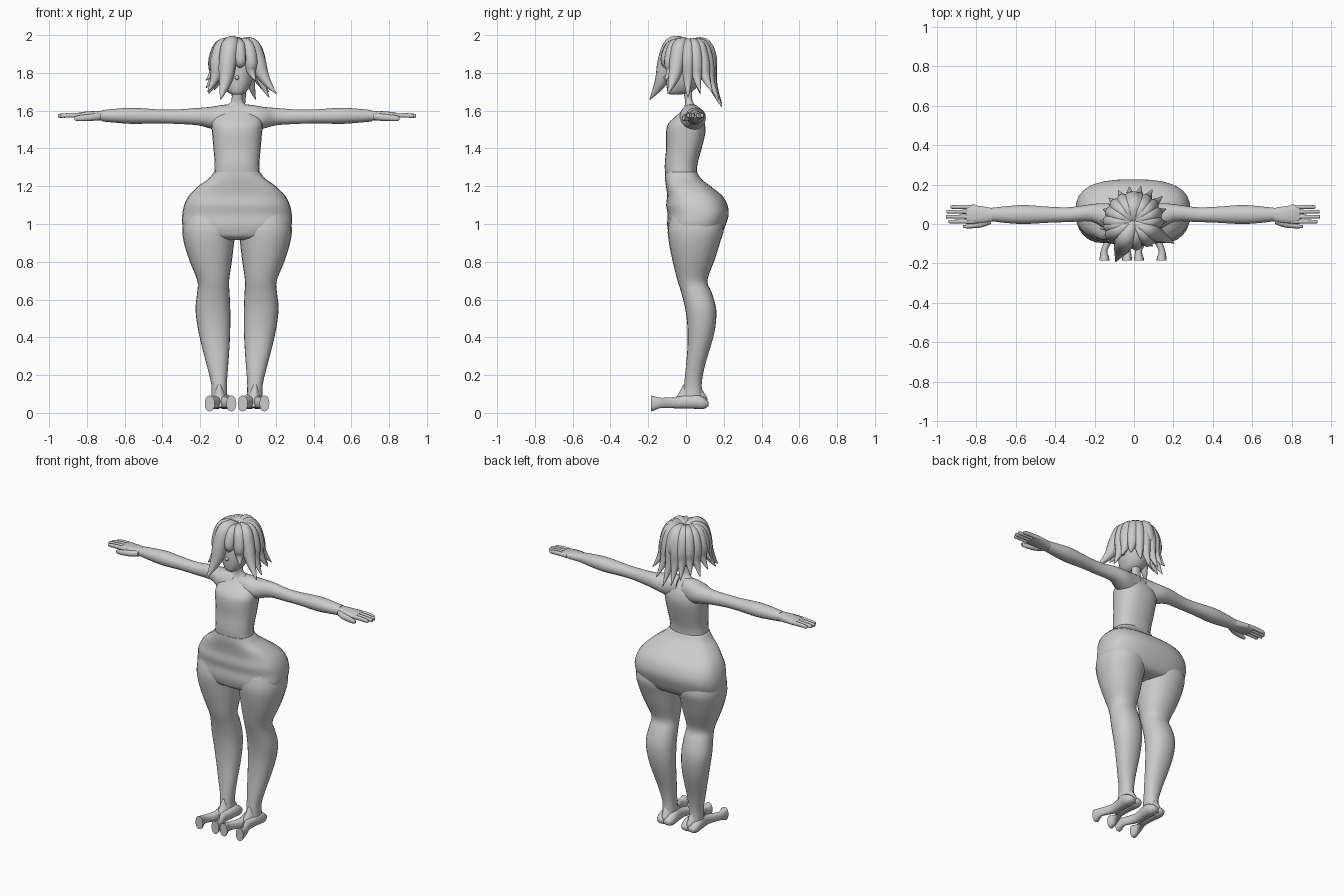
import bpy, bmesh, math
from mathutils import Vector

CX = -0.005  # body centre line


def finish(ob, mirror=False, angle=60):
    ob.location.x = CX
    if mirror:
        ob.modifiers.new("mirror", 'MIRROR')
    bpy.ops.object.select_all(action='DESELECT')
    ob.select_set(True)
    bpy.context.view_layer.objects.active = ob
    bpy.ops.object.shade_smooth_by_angle(angle=math.radians(angle))
    return ob


def catmull(rows, steps):
    out = []
    for i in range(len(rows) - 1):
        p = [rows[max(0, min(len(rows) - 1, i + k))] for k in (-1, 0, 1, 2)]
        for s in range(steps):
            t = s / steps
            out.append([0.5 * (2 * b + (c - a) * t + (2 * a - 5 * b + 4 * c - d) * t * t
                               + (3 * b - a - 3 * c + d) * t ** 3)
                        for a, b, c, d in zip(*p)])
    return out + [list(rows[-1])]


def loft(name, axis, rows, power=2.2, sides=24, steps=3, mirror=False):
    """Rows: position on axis, then min/max of the two cross-section directions."""
    bm = bmesh.new()
    rings = []
    for t, a0, a1, b0, b1 in catmull(rows, steps):
        ring = []
        for k in range(sides):
            w = 2 * math.pi * k / sides
            c, s = math.cos(w), math.sin(w)
            a = (a0 + a1) / 2 + (a1 - a0) / 2 * math.copysign(abs(c) ** (2 / power), c)
            b = (b0 + b1) / 2 + (b1 - b0) / 2 * math.copysign(abs(s) ** (2 / power), s)
            co = {'x': (t, a, b), 'y': (a, t, b), 'z': (a, b, t)}[axis]
            ring.append(bm.verts.new(co))
        rings.append(ring)
    for p, q in zip(rings, rings[1:]):
        for k in range(sides):
            n = (k + 1) % sides
            bm.faces.new((p[k], p[n], q[n], q[k]))
    bm.faces.new(rings[0])
    bm.faces.new(rings[-1])
    bmesh.ops.recalc_face_normals(bm, faces=bm.faces)
    me = bpy.data.meshes.new(name)
    bm.to_mesh(me)
    bm.free()
    ob = bpy.data.objects.new(name, me)
    bpy.context.collection.objects.link(ob)
    return finish(ob, mirror)


def ball(name, loc, scale, mirror=False):
    bm = bmesh.new()
    bmesh.ops.create_uvsphere(bm, u_segments=24, v_segments=16, radius=1)
    for v in bm.verts:
        v.co = Vector(v.co[i] * scale[i] + loc[i] for i in range(3))
    me = bpy.data.meshes.new(name)
    bm.to_mesh(me)
    bm.free()
    ob = bpy.data.objects.new(name, me)
    bpy.context.collection.objects.link(ob)
    return finish(ob, mirror)


# Torso with neck
loft("torso", 'z', [
    (1.20, -.13, .13, -.10, .06), (1.30, -.118, .118, -.113, .058),
    (1.40, -.125, .125, -.105, .083), (1.48, -.132, .132, -.106, .102),
    (1.53, -.135, .135, -.095, .10), (1.57, -.12, .12, -.055, .085),
    (1.61, -.075, .075, -.015, .06), (1.64, -.038, .038, -.005, .04),
    (1.67, -.028, .028, -.008, .032), (1.74, -.03, .03, -.02, .035)], 2.4)

# Wide hips with a boxy section
loft("hips", 'z', [
    (1.275, -.122, .122, -.112, .058), (1.24, -.15, .15, -.112, .08),
    (1.20, -.205, .205, -.106, .13), (1.15, -.255, .255, -.10, .192),
    (1.10, -.28, .28, -.105, .22), (1.05, -.29, .29, -.097, .226),
    (1.00, -.29, .29, -.10, .212), (.96, -.27, .27, -.094, .195),
    (.93, -.20, .20, -.08, .17), (.915, -.08, .08, -.04, .12)], 2.7, 32)

# Legs
loft("leg", 'z', [
    (1.08, .03, .27, -.07, .17), (.98, .008, .29, -.096, .20),
    (.90, .016, .281, -.09, .18), (.80, .028, .25, -.07, .148),
    (.70, .042, .21, -.045, .113), (.64, .04, .211, -.026, .135),
    (.55, .036, .22, -.004, .16), (.45, .036, .208, .008, .155),
    (.35, .04, .186, .008, .13), (.25, .047, .16, 0, .10),
    (.15, .054, .136, -.01, .083), (.07, .052, .136, -.02, .09)], 2.2, mirror=True)

# Two-toed feet with flared flat toe ends
for name, x in (("outer_toe", .145), ("inner_toe", .03)):
    m = .088 + (x - .088) * .4
    loft(name, 'y', [
        (-.185, x - .026, x + .026, .008, .092), (-.17, x - .024, x + .024, .012, .088),
        (-.13, x - .017, x + .017, .026, .08), (-.05, m - .026, m + .026, .024, .085),
        (.04, m - .035, m + .035, .022, .10), (.09, m - .035, m + .035, .02, .085),
        (.118, m - .02, m + .02, .035, .06)], 2.3, 16, mirror=True)
loft("ankle", 'z', [
    (.03, .05, .125, -.07, .11), (.07, .052, .125, -.06, .115),
    (.10, .06, .125, -.04, .10), (.15, .08, .11, -.014, .07)], 2, 16, mirror=True)

# Outstretched arms
loft("arm", 'x', [
    (.02, -.03, .085, 1.50, 1.635), (.08, -.035, .095, 1.49, 1.63),
    (.14, -.025, .105, 1.505, 1.62), (.21, .012, .10, 1.523, 1.614),
    (.32, .01, .085, 1.53, 1.606), (.42, .007, .087, 1.533, 1.607),
    (.55, 0, .096, 1.53, 1.615), (.64, .005, .09, 1.536, 1.61),
    (.715, .014, .082, 1.543, 1.603)], 2.1, mirror=True)
# Hands: palm, four fingers, thumb
loft("palm", 'x', [
    (.70, .017, .078, 1.546, 1.60), (.75, .005, .087, 1.55, 1.598),
    (.81, .003, .095, 1.556, 1.594), (.845, .008, .093, 1.562, 1.588)], 2.6, mirror=True)
for i, (y, tip) in enumerate(((.012, .935), (.037, .948), (.062, .945), (.086, .925))):
    loft(f"finger_{i + 1}", 'x', [
        (.80, y - .012, y + .012, 1.562, 1.588), (.87, y - .010, y + .010, 1.563, 1.589),
        (tip - .01, y - .009, y + .009, 1.562, 1.584),
        (tip, y - .006, y + .006, 1.566, 1.58)], 2.3, 10, mirror=True)
loft("thumb", 'x', [
    (.72, .0, .05, 1.55, 1.59), (.77, -.018, .02, 1.546, 1.583),
    (.84, -.022, -.003, 1.545, 1.575), (.86, -.018, -.006, 1.55, 1.568)], 2.2, 12, mirror=True)

# Head with simple features
loft("head", 'z', [
    (1.685, -.025, .025, -.085, -.03), (1.70, -.05, .05, -.098, .03),
    (1.75, -.078, .078, -.105, .075), (1.82, -.09, .09, -.103, .098),
    (1.89, -.085, .085, -.09, .10), (1.94, -.055, .055, -.06, .075),
    (1.96, -.02, .02, -.02, .03)], 2.1)
ball("nose", (0, -.104, 1.775), (.011, .014, .012))
ball("ear", (.092, .005, 1.79), (.012, .02, .03), True)
ball("hair_cap", (0, .02, 1.875), (.105, .105, .09))

# Hair strands falling from the crown: heading, reach, tip height, thickness
strands = [
    (-113, .225, 1.66, .05), (-82, .14, 1.83, .032), (-28, .235, 1.69, .042),
    (-52, .16, 1.76, .036), (-150, .18, 1.70, .038), (0, .17, 1.67, .034),
    (22, .18, 1.70, .036), (42, .20, 1.70, .036), (60, .195, 1.66, .036),
    (78, .19, 1.62, .034), (96, .185, 1.64, .036), (114, .18, 1.68, .036),
    (134, .175, 1.71, .036), (156, .165, 1.69, .034), (178, .165, 1.72, .034),
    (-168, .17, 1.76, .032), (88, .15, 1.76, .042)]
for i, (deg, reach, tip, w) in enumerate(strands):
    cu = bpy.data.curves.new("strand_curve", 'CURVE')
    cu.dimensions = '3D'
    cu.bevel_depth = 1
    cu.bevel_resolution = 3
    cu.use_fill_caps = True
    sp = cu.splines.new('NURBS')
    path = [(0, 1.94, .5), (.08, 1.98, 1), (.128, 1.86, 1),
            (.62 * reach + .012, .45 * 1.86 + .55 * tip, .75), (reach, tip, .06)]
    sp.points.add(len(path) - 1)
    a = math.radians(deg)
    for p, (r, z, k) in zip(sp.points, path):
        p.co = (r * math.cos(a), .01 + r * math.sin(a) * .97, z, 1)
        p.radius = k * w
    sp.order_u = 3
    sp.use_endpoint_u = True
    sp.resolution_u = 5
    tmp = bpy.data.objects.new("strand_tmp", cu)
    bpy.context.collection.objects.link(tmp)
    dg = bpy.context.evaluated_depsgraph_get()
    me = bpy.data.meshes.new_from_object(tmp.evaluated_get(dg))
    bpy.data.objects.remove(tmp)
    ob = bpy.data.objects.new(f"hair_strand_{i + 1}", me)
    bpy.context.collection.objects.link(ob)
    finish(ob)
